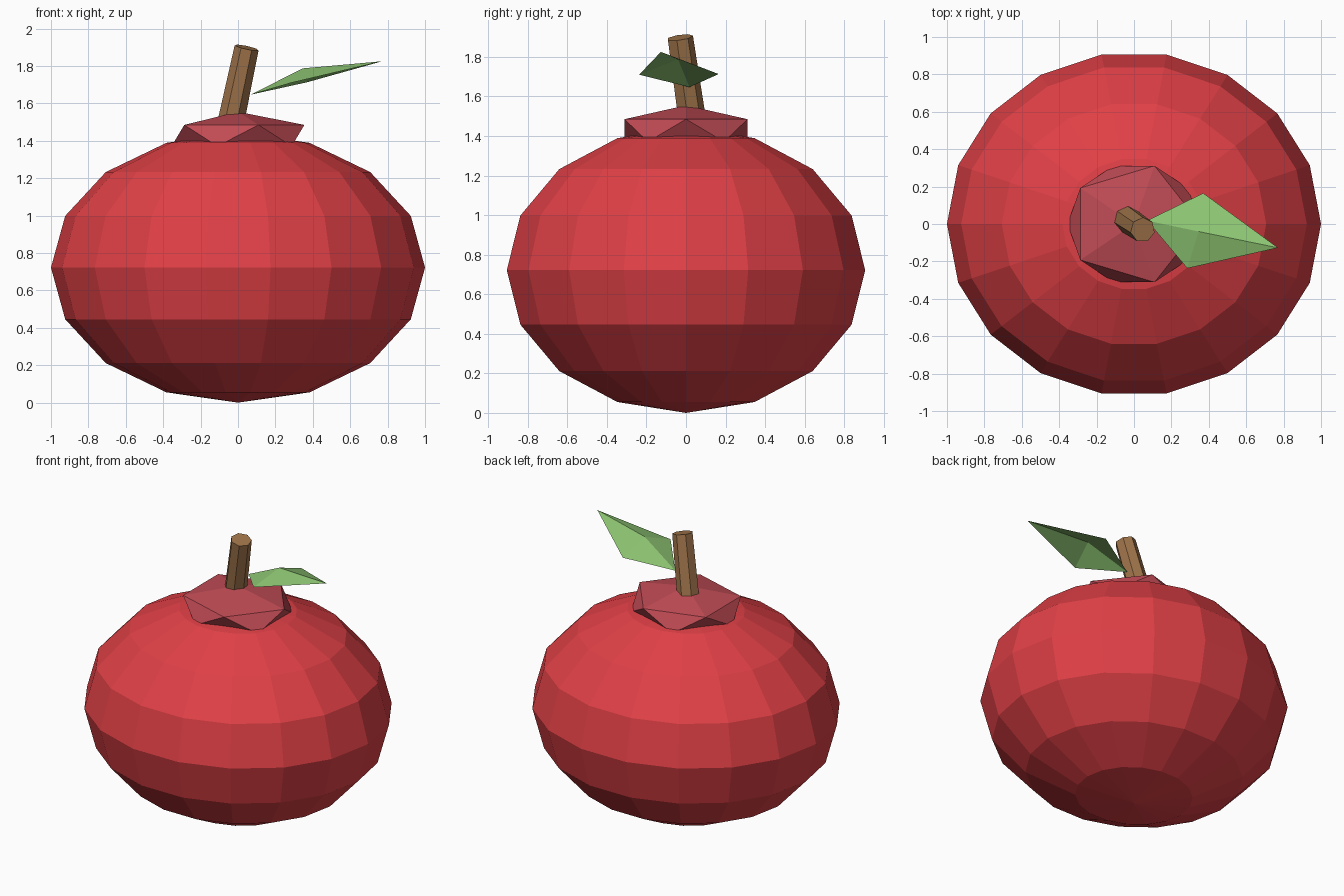
import bpy
import bmesh
from math import radians
from mathutils import Matrix, Euler

if "Cube" in bpy.data.objects:
    bpy.data.objects.remove(bpy.data.objects["Cube"])


def make_part(name, bm, color, loc=(0, 0, 0), rot=(0, 0, 0), scale=(1, 1, 1)):
    """Turn a bmesh into a flat-shaded, coloured object with its transform baked in."""
    angles = Euler([radians(a) for a in rot])
    bm.transform(Matrix.LocRotScale(loc, angles, scale))
    mesh = bpy.data.meshes.new(name)
    bm.to_mesh(mesh)
    bm.free()
    mat = bpy.data.materials.new(name + "_color")
    mat.diffuse_color = (*color, 1)
    mat.use_nodes = True
    mat.node_tree.nodes["Principled BSDF"].inputs["Base Color"].default_value = mat.diffuse_color
    mesh.materials.append(mat)
    obj = bpy.data.objects.new(name, mesh)
    bpy.context.collection.objects.link(obj)
    return obj


# Fruit body: squashed 18-sided sphere, vertices on the x axis
bm = bmesh.new()
bmesh.ops.create_uvsphere(bm, u_segments=18, v_segments=8, radius=1,
                          matrix=Matrix.Rotation(radians(90), 4, 'Z'))
xs = [v.co.x for v in bm.verts]
if max(xs) < 0.99:
    bm.transform(Matrix.Rotation(radians(90), 4, 'Z'))
make_part("fruit_body", bm, (0.745, 0.051, 0.061), (0, 0, 0.722), scale=(1, 0.92, 0.722))

# Crown: flattened icosahedron sunk into the top
bm = bmesh.new()
bmesh.ops.create_icosphere(bm, subdivisions=1, radius=1)
make_part("crown", bm, (0.53, 0.07, 0.09), (0, 0, 1.428), scale=(0.397, 0.366, 0.127))

# Stem: leaning seven-sided cylinder
bm = bmesh.new()
bmesh.ops.create_cone(bm, cap_ends=True, segments=7, radius1=0.073, radius2=0.067, depth=0.45)
make_part("stem", bm, (0.35, 0.175, 0.069), (0, 0, 1.68), rot=(8, 12, 0))

# Leaf: two halves folded along a bent midrib
bm = bmesh.new()
base, mid, tip, left, right = [bm.verts.new(p) for p in (
    (0.07, 0.018, 1.647), (0.345, -0.04, 1.787), (0.77, -0.127, 1.825),
    (0.37, 0.165, 1.713), (0.285, -0.237, 1.71))]
for tri in ((base, mid, left), (mid, tip, left), (base, right, mid), (right, tip, mid)):
    bm.faces.new(tri)
make_part("leaf", bm, (0.27, 0.56, 0.17))
